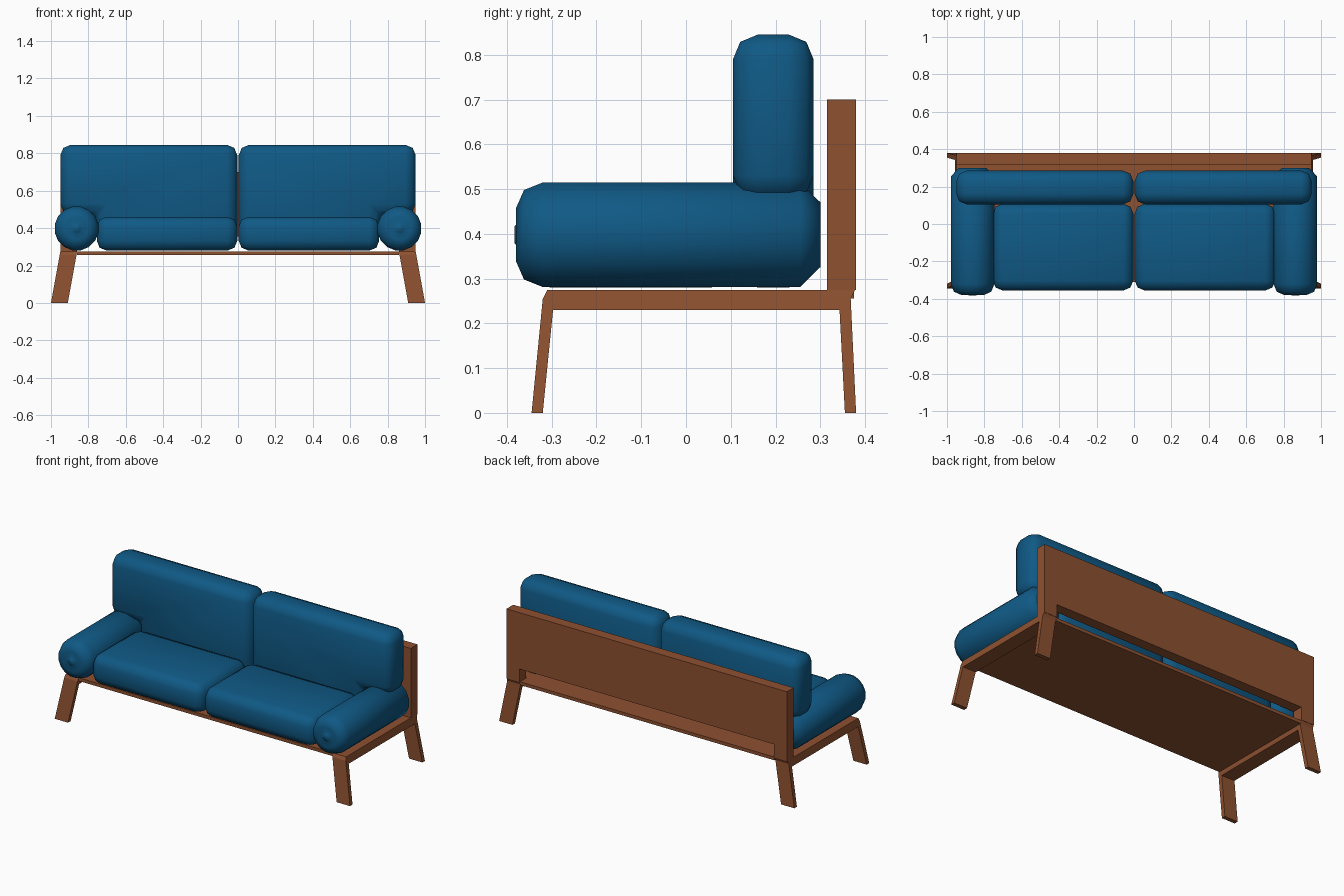
import bpy, bmesh, math

if "Cube" in bpy.data.objects:
    bpy.data.objects.remove(bpy.data.objects["Cube"])


def material(name, rgb):
    m = bpy.data.materials.new(name)
    m.diffuse_color = (*rgb, 1)
    m.use_nodes = True
    m.node_tree.nodes["Principled BSDF"].inputs["Base Color"].default_value = m.diffuse_color
    return m


BLUE = material("blue fabric", (0.005, 0.10, 0.235))
WOOD = material("brown wood", (0.27, 0.082, 0.03))


def finish(name, bm, mat, smooth=False):
    bmesh.ops.recalc_face_normals(bm, faces=bm.faces[:])
    me = bpy.data.meshes.new(name)
    bm.to_mesh(me)
    bm.free()
    me.materials.append(mat)
    for p in me.polygons:
        p.use_smooth = smooth
    ob = bpy.data.objects.new(name, me)
    bpy.context.collection.objects.link(ob)
    return ob


def prism(name, near, far, mat, bevel=0):
    """Solid between two matching outlines, optionally softened."""
    bm = bmesh.new()
    a = [bm.verts.new(p) for p in near]
    b = [bm.verts.new(p) for p in far]
    bm.faces.new(a)
    bm.faces.new(b[::-1])
    n = len(a)
    for i in range(n):
        j = (i + 1) % n
        bm.faces.new((a[i], b[i], b[j], a[j]))
    bmesh.ops.recalc_face_normals(bm, faces=bm.faces[:])
    if bevel:
        bmesh.ops.bevel(bm, geom=bm.edges[:], offset=bevel, segments=2,
                        profile=0.5, affect='EDGES')
    return finish(name, bm, mat, bevel > 0)


def along_y(name, xz, y0, y1, mat, bevel=0):
    return prism(name, [(x, y0, z) for x, z in xz], [(x, y1, z) for x, z in xz], mat, bevel)


def bolster(name, cx, cz, profile, sides=16):
    """Lathe an (radius, y) profile around a front-to-back axis."""
    bm = bmesh.new()
    rings = []
    for r, y in profile:
        rings.append([bm.verts.new((cx + r * math.cos((k + .5) * math.tau / sides), y,
                                    cz + r * math.sin((k + .5) * math.tau / sides)))
                      for k in range(sides)])
    for p, q in zip(rings, rings[1:]):
        for k in range(sides):
            j = (k + 1) % sides
            bm.faces.new((p[k], p[j], q[j], q[k]))
    bm.faces.new(rings[0])
    bm.faces.new(rings[-1])
    return finish(name, bm, BLUE, True)


# Side frame outline (y, z): front leg, rail and back leg in one piece
FRAME = [(-.345, 0), (-.32, 0), (-.297, .23), (.343, .23), (.355, 0), (.38, 0),
         (.368, .255), (.378, .275), (-.31, .275), (-.32, .255)]
# Back cushion outline (x, z): steps out over the arm bolster
BACK = [(.004, .28), (.755, .28), (.755, .475), (.95, .475), (.95, .845), (.004, .845)]
SEAT = [(.004, .28), (.755, .28), (.755, .46), (.004, .46)]
# Bolster profile (radius, y) with a small button at the front
ROLL = [(.02, -.383), (.03, -.372), (.06, -.38), (.102, -.362), (.119, -.32),
        (.119, .255), (.074, .30)]

for s, side in ((-1, "left"), (1, "right")):
    # Splayed side frame
    def splay(x):
        return [(s * (x + .05 * (.275 - z) / .275), y, z) for y, z in FRAME]
    prism(side + "_leg_frame", splay(.86), splay(.95), WOOD)
    # Cushions
    along_y(side + "_seat_cushion", [(s * x, z) for x, z in SEAT], -.355, .108, BLUE, .052)
    along_y(side + "_back_cushion", [(s * x, z) for x, z in BACK], .105, .285, BLUE, .055)
    bolster(side + "_arm_bolster", s * .863, .398, ROLL)

# Seat platform
along_y("seat_platform", [(-.862, .255), (.862, .255), (.862, .275), (-.862, .275)],
        -.31, .375, WOOD)
# Back panel with the open slot along its bottom
along_y("back_panel", [(-.95, .275), (-.862, .275), (-.862, .355), (.862, .355),
                       (.862, .275), (.95, .275), (.95, .70), (-.95, .70)],
        .315, .38, WOOD)
